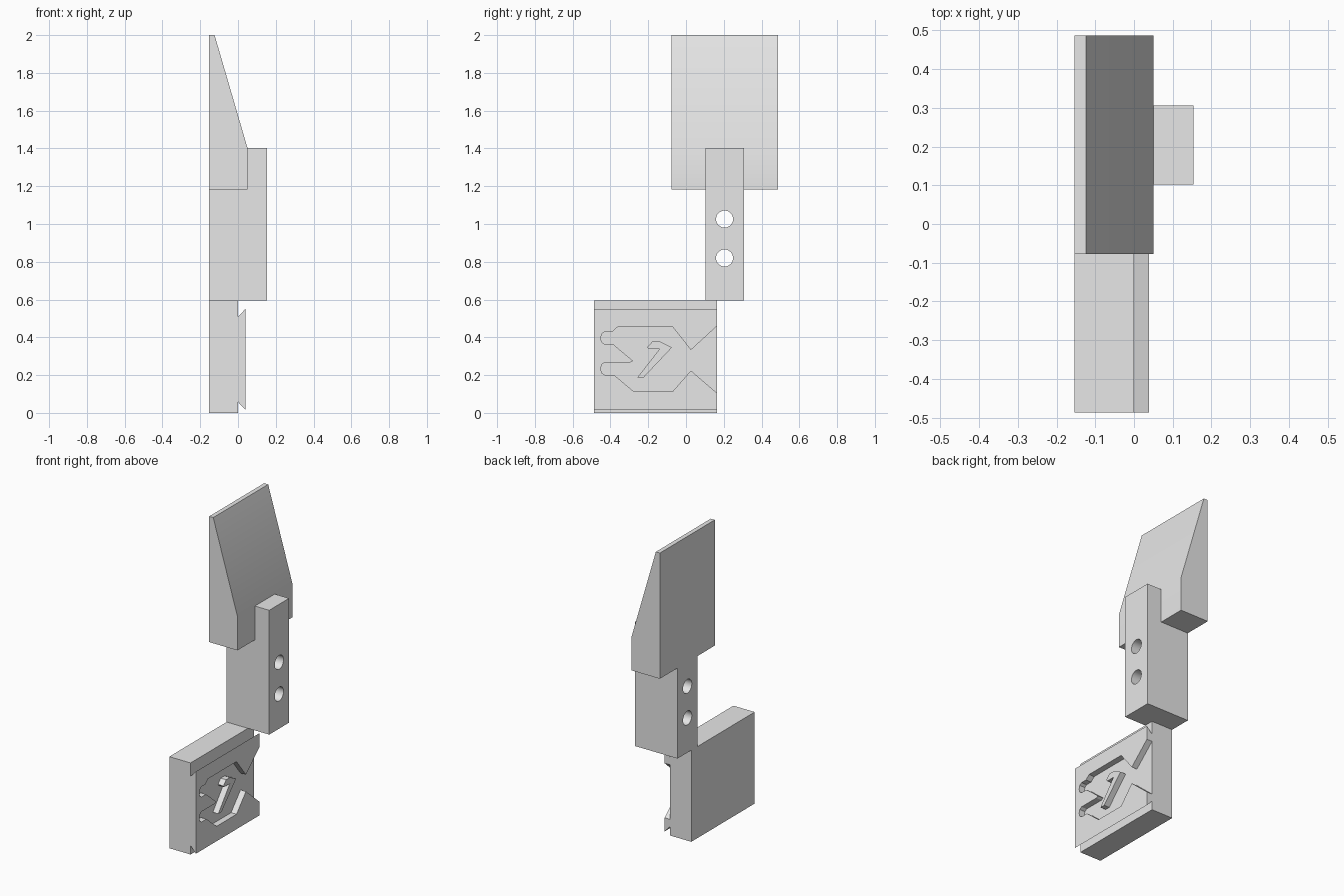
import bpy
import bmesh
from mathutils import Vector

cube = bpy.data.objects.get("Cube")
if cube:
    bpy.data.objects.remove(cube, do_unlink=True)

grey = bpy.data.materials.new("plain_grey")
grey.use_nodes = True
grey.diffuse_color = (0.8, 0.8, 0.8, 1)
grey.node_tree.nodes["Principled BSDF"].inputs["Base Color"].default_value = (0.8, 0.8, 0.8, 1)


def prism(name, profile, axis, start, end):
    """Extrude a 2D profile along x (profile in y, z) or y (profile in x, z)."""
    bm = bmesh.new()
    place = (lambda a, b: (start, a, b)) if axis == "x" else (lambda a, b: (a, start, b))
    face = bm.faces.new([bm.verts.new(place(a, b)) for a, b in profile])
    new = bmesh.ops.extrude_face_region(bm, geom=[face])["geom"]
    step = Vector((end - start, 0, 0)) if axis == "x" else Vector((0, end - start, 0))
    bmesh.ops.translate(bm, vec=step, verts=[v for v in new if isinstance(v, bmesh.types.BMVert)])
    bmesh.ops.recalc_face_normals(bm, faces=bm.faces)
    mesh = bpy.data.meshes.new(name)
    bm.to_mesh(mesh)
    bm.free()
    mesh.materials.append(grey)
    obj = bpy.data.objects.new(name, mesh)
    bpy.context.collection.objects.link(obj)
    return obj


def box(name, x, y, z):
    return prism(name, [(x[0], z[0]), (x[1], z[0]), (x[1], z[1]), (x[0], z[1])], "y", *y)


def activate(obj):
    bpy.ops.object.select_all(action="DESELECT")
    obj.select_set(True)
    bpy.context.view_layer.objects.active = obj


def cut(obj, cutter):
    mod = obj.modifiers.new("cut", "BOOLEAN")
    mod.operation = "DIFFERENCE"
    mod.solver = "EXACT"
    mod.object = cutter
    activate(obj)
    bpy.ops.object.modifier_apply(modifier=mod.name)
    bpy.data.objects.remove(cutter, do_unlink=True)


BACK, FACE = -0.153, 0.039
PLATE_Y = (-0.487, 0.164)

# Base plate
box("base_plate", (BACK, 0), PLATE_Y, (0, 0.595))

# Dovetail plate on the base, with an open-ended pocket
dovetail = prism("dovetail_plate", [(0, 0.058), (FACE, 0.016), (FACE, 0.55), (0, 0.508)],
                 "y", *PLATE_Y)
pocket = [(0.2, 0.493), (0.164, 0.46), (0.026, 0.333), (-0.071, 0.455), (-0.362, 0.455),
          (-0.389, 0.43), (-0.43, 0.43), (-0.446, 0.418), (-0.452, 0.396), (-0.446, 0.374),
          (-0.43, 0.362), (-0.384, 0.362), (-0.28, 0.275), (-0.295, 0.267),
          (-0.43, 0.267), (-0.446, 0.256), (-0.452, 0.233), (-0.446, 0.211),
          (-0.43, 0.2), (-0.38, 0.2), (-0.276, 0.113), (-0.071, 0.113), (0.026, 0.224),
          (0.164, 0.105), (0.2, 0.074)]
cut(dovetail, prism("pocket_cutter", pocket, "x", -0.05, 0.1))

# Raised island inside the pocket
prism("pocket_island", [(-0.205, 0.348), (-0.178, 0.378), (-0.138, 0.378), (-0.075, 0.346),
                        (-0.225, 0.187), (-0.258, 0.187), (-0.14, 0.338), (-0.198, 0.338)],
      "x", 0, FACE)

# Upright post with two through holes
post = box("post", (BACK, 0.153), (0.102, 0.306), (0.595, 1.403))
for height in (0.82, 1.026):
    bpy.ops.mesh.primitive_cylinder_add(vertices=48, radius=0.045, depth=1,
                                        location=(0, 0.204, height), rotation=(0, 1.5708, 0))
    cut(post, bpy.context.object)

# Wedge blade
blade = prism("wedge_blade", [(BACK, 1.183), (0.05, 1.183), (0.05, 1.403), (-0.124, 2), (BACK, 2)],
              "y", -0.077, 0.487)

for obj in (post, blade):
    activate(obj)
    bpy.ops.object.shade_smooth_by_angle()
